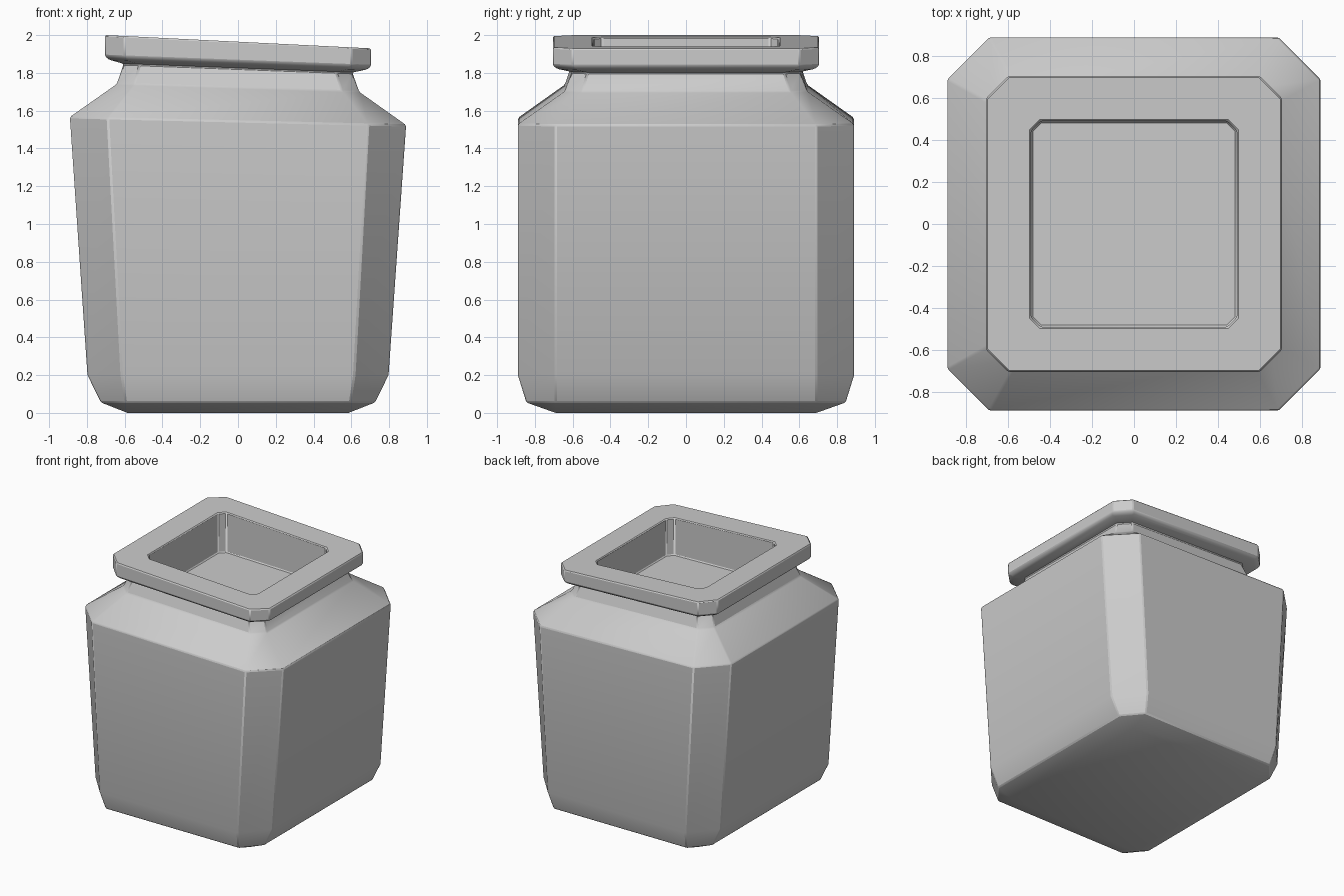
import bpy, bmesh, math

if "Cube" in bpy.data.objects:
    bpy.data.objects.remove(bpy.data.objects["Cube"])

# Jar outline, from base up and over the lip into the mouth:
# half width x, half width y, corner cut x, corner cut y, height, tilt along x
PROFILE = [
    (0.585, 0.69, 0.00, 0.00, 0.00, 0.0),     # base
    (0.725, 0.845, 0.13, 0.155, 0.055, 0.0),  # base bevel
    (0.797, 0.89, 0.18, 0.20, 0.20, 0.0),     # foot of the walls
    (0.89, 0.89, 0.20, 0.20, 1.545, -0.024),  # shoulder edge
    (0.642, 0.642, 0.09, 0.09, 1.72, -0.032), # neck bottom
    (0.605, 0.605, 0.085, 0.085, 1.825, -0.038),  # neck top
    (0.68, 0.68, 0.10, 0.10, 1.842, -0.038),  # lip underside
    (0.705, 0.705, 0.105, 0.105, 1.862, -0.038),  # lip lower edge
    (0.705, 0.705, 0.105, 0.105, 1.965, -0.05),   # lip upper edge
    (0.49, 0.49, 0.045, 0.045, 1.965, -0.05),     # mouth edge
    (0.49, 0.49, 0.045, 0.045, 1.655, -0.025),    # inside floor
]


def ring(bm, hx, hy, cx, cy, z, tilt):
    """Rectangle with cut corners, counter-clockwise seen from above."""
    pts = []
    for sx, sy in ((1, 1), (-1, 1), (-1, -1), (1, -1)):
        pair = [(sx * hx, sy * (hy - cy)), (sx * (hx - cx), sy * hy)]
        pts += pair if sx * sy > 0 else pair[::-1]
    return [bm.verts.new((x, y, z + tilt * x)) for x, y in pts]


bm = bmesh.new()
rings = [ring(bm, *row) for row in PROFILE]
for a, b in zip(rings, rings[1:]):
    for i in range(8):
        j = (i + 1) % 8
        bm.faces.new((a[i], a[j], b[j], b[i]))
bm.faces.new(rings[0][::-1])
bm.faces.new(rings[-1])
bmesh.ops.remove_doubles(bm, verts=bm.verts[:], dist=0.0005)
bmesh.ops.recalc_face_normals(bm, faces=bm.faces[:])

# The jar, one closed body with soft low-poly edges
mesh = bpy.data.meshes.new("jar")
bm.to_mesh(mesh)
bm.free()
jar = bpy.data.objects.new("jar", mesh)
bpy.context.collection.objects.link(jar)

# Narrow bevel keeps the broad faces flat
bevel = jar.modifiers.new("soft_edges", 'BEVEL')
bevel.width = 0.008
bevel.segments = 1
bevel.limit_method = 'ANGLE'
bevel.angle_limit = math.radians(25)

bpy.context.view_layer.objects.active = jar
jar.select_set(True)
bpy.ops.object.shade_smooth_by_angle(angle=math.radians(35))
